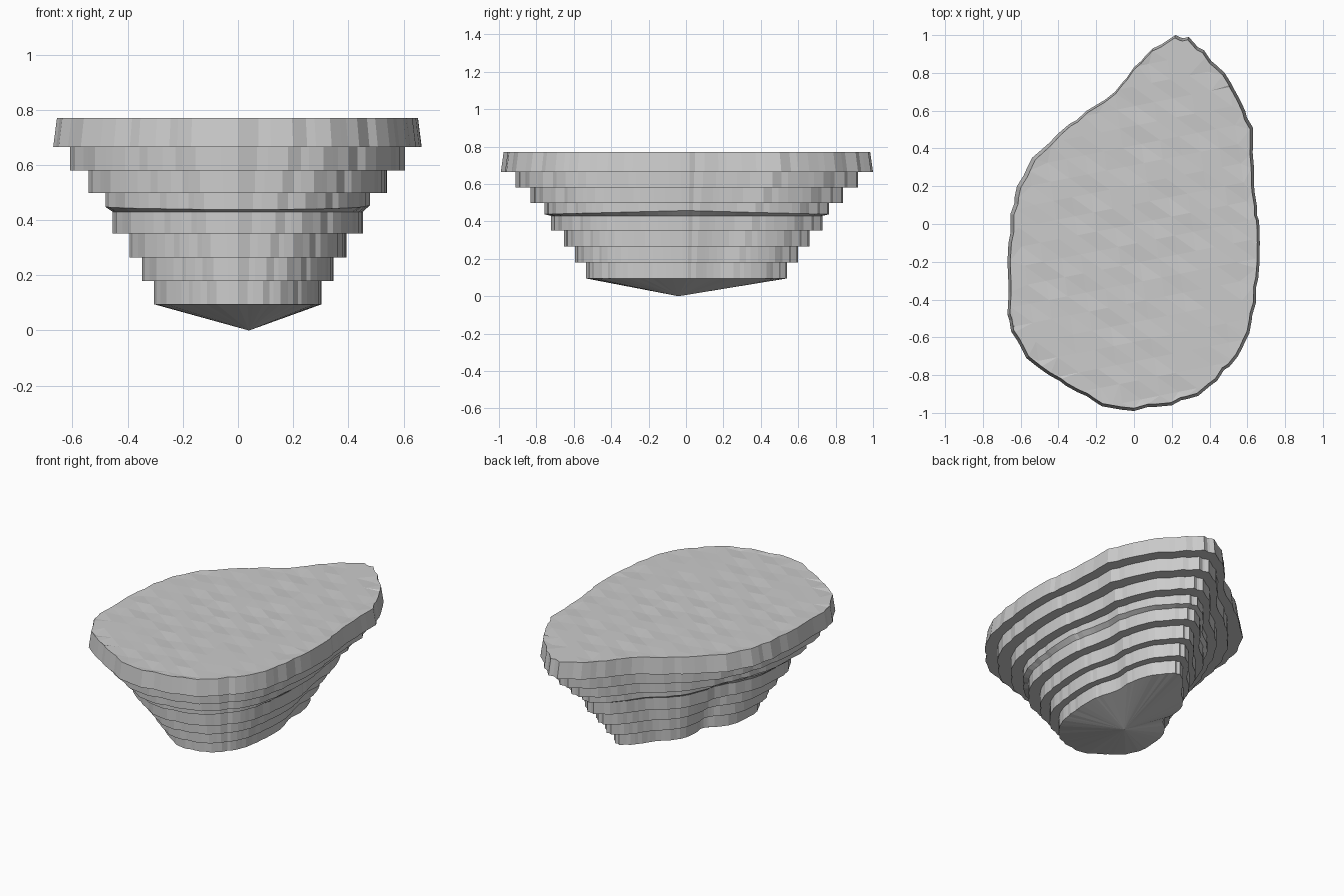
import bpy, bmesh, math, random
from mathutils import Vector

random.seed(4)
cube = bpy.data.objects.get("Cube")
if cube:
    bpy.data.objects.remove(cube, do_unlink=True)

stone = bpy.data.materials.new("grey_stone")
stone.use_nodes = True
GREY = (0.6, 0.6, 0.6, 1)
stone.diffuse_color = GREY
stone.node_tree.nodes["Principled BSDF"].inputs["Base Color"].default_value = GREY

# Plan outline of the rock, clockwise from the back tip
PLAN = [(.22, 1), (.29, .99), (.37, .92), (.48, .8), (.56, .66), (.63, .51),
        (.635, .3), (.65, .1), (.665, -.03), (.665, -.2), (.645, -.42),
        (.61, -.58), (.55, -.7), (.44, -.83), (.34, -.91), (.2, -.96),
        (0, -.99), (-.17, -.965), (-.3, -.89), (-.45, -.8), (-.57, -.71),
        (-.65, -.57), (-.67, -.48), (-.67, -.2), (-.655, .05), (-.62, .2),
        (-.54, .35), (-.4, .48), (-.25, .6), (-.1, .7), (0, .83), (.1, .93)]


def rough_outline():
    """Split every side in three and chip the points in and out."""
    points = []
    for i, start in enumerate(PLAN):
        a, b = Vector(start), Vector(PLAN[(i + 1) % len(PLAN)])
        for f in (0, .4, .62):
            chip = random.uniform(-.012, .004) if f else 0
            points.append(a.lerp(b, f) * (1 + chip))
    return points


OUTLINE = rough_outline()


def dent(angle, centre, width):
    gap = (angle - centre + math.pi) % math.tau - math.pi
    return math.exp(-(gap / width) ** 2)


def ring(sx, sy, z, rise=0):
    """Scaled outline; the narrower it is, the deeper its two side waists."""
    depth = max(0, (1 - sx) / .55)
    result = []
    for p in OUTLINE:
        x, y = p.x * sx, p.y * sy
        a = math.atan2(y, x)
        k = 1 - depth * (.4 * dent(a, 2.75, .5) + .1 * dent(a, .6, .3))
        result.append(Vector((x * k, y * k, z + rise * (1 - abs(p.y)))))
    return result


def loft(bm, rings):
    """Join rings, listed from the top down, with a skin of quads."""
    rows = [[bm.verts.new(p) for p in r] for r in rings]
    for upper, lower in zip(rows, rows[1:]):
        for i in range(len(upper)):
            j = (i + 1) % len(upper)
            bm.faces.new((upper[i], upper[j], lower[j], lower[i]))
    return rows


def finish(bm, name):
    bmesh.ops.recalc_face_normals(bm, faces=bm.faces[:])
    mesh = bpy.data.meshes.new(name)
    bm.to_mesh(mesh)
    bm.free()
    mesh.materials.append(stone)
    bpy.context.collection.objects.link(bpy.data.objects.new(name, mesh))


# Width scale, length scale, top height, bottom height, rise of the lower edge
TIERS = [(.91, .92, .665, .58, 0), (.81, .84, .58, .498, 0),
         (.72, .765, .498, .438, .02), (.68, .73, .43, .352, 0),
         (.59, .66, .352, .265, 0), (.52, .6, .265, .18, 0),
         (.455, .54, .18, .095, 0)]

# Top slab: flared wall, ledge below and a faintly rippled top
bm = bmesh.new()
rows = loft(bm, [ring(.98, .985, .77), ring(1, 1, .665), ring(*TIERS[0][:3])])
top = bm.faces.new(rows[0])
top_faces = [top]
for axis in (Vector((1, .15, 0)), Vector((-.2, 1, 0))):
    for step in range(-10, 11):
        geom = set(top_faces)
        for f in top_faces:
            geom.update(f.edges)
            geom.update(f.verts)
        bmesh.ops.bisect_plane(bm, geom=list(geom), dist=.0001,
                               plane_co=axis * step * .1, plane_no=axis)
        top_faces = [f for f in bm.faces if all(v.co.z > .769 for v in f.verts)]
bmesh.ops.triangulate(bm, faces=top_faces)
for v in bm.verts:
    if v.co.z > .769 and all(w.co.z > .769 for e in v.link_edges for w in e.verts):
        if all(f.normal.z > .5 or f.normal.length < .1 or abs(f.normal.z) > .9
               for f in v.link_faces):
            v.co.z += random.uniform(-.007, .001)
finish(bm, "top_slab")

# Stepped tiers narrowing downwards, each with its ledge
for n, (sx, sy, high, low, rise) in enumerate(TIERS):
    bm = bmesh.new()
    rings = [ring(sx, sy, high), ring(sx, sy, low, rise)]
    if n + 1 < len(TIERS):
        rings.append(ring(*TIERS[n + 1][:3]))
    loft(bm, rings)
    finish(bm, f"tier_{n + 1}")

# Shallow pointed underside
bm = bmesh.new()
rim = [bm.verts.new(p) for p in ring(*TIERS[-1][:2], TIERS[-1][3])]
tip = bm.verts.new((.04, -.04, 0))
for i in range(len(rim)):
    bm.faces.new((rim[i], tip, rim[(i + 1) % len(rim)]))
finish(bm, "pointed_underside")
for v in bpy.data.meshes["pointed_underside"].polygons:
    v.use_smooth = False
# The cone alone is an open shell, so turn it to face down
cone = bpy.data.meshes["pointed_underside"]
if sum(p.normal.z for p in cone.polygons) > 0:
    cone.flip_normals()
